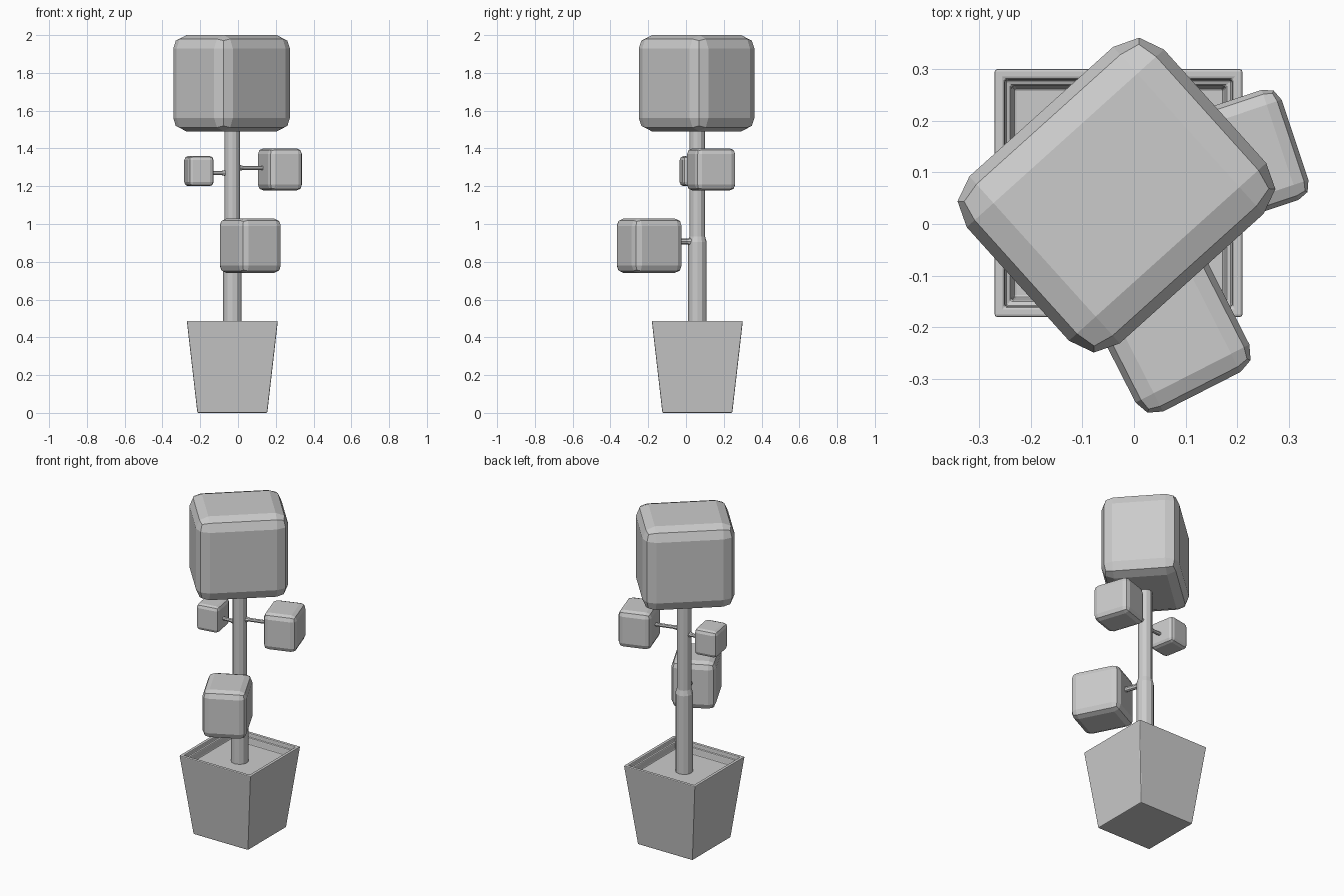
import bpy, bmesh
from math import radians
from mathutils import Vector

if "Cube" in bpy.data.objects:
    bpy.data.objects.remove(bpy.data.objects["Cube"])

CX, CY = -0.03, 0.06   # trunk axis


def make_object(name, bm):
    bmesh.ops.recalc_face_normals(bm, faces=bm.faces)
    mesh = bpy.data.meshes.new(name)
    bm.to_mesh(mesh)
    bm.free()
    ob = bpy.data.objects.new(name, mesh)
    bpy.context.collection.objects.link(ob)
    return ob


def add_bevel(ob, width, segments):
    mod = ob.modifiers.new("bevel", 'BEVEL')
    mod.width, mod.segments = width, segments
    mod.limit_method = 'ANGLE'
    mod.angle_limit = radians(30)


def square_loft(name, levels):
    """Stack of squares (half width, z), capped at both ends."""
    bm = bmesh.new()
    rings = [[bm.verts.new((CX + sx * h, CY + sy * h, z))
              for sx, sy in ((-1, -1), (1, -1), (1, 1), (-1, 1))] for h, z in levels]
    for a, b in zip(rings, rings[1:]):
        for i in range(4):
            j = (i + 1) % 4
            bm.faces.new((a[i], a[j], b[j], b[i]))
    bm.faces.new(rings[0])
    bm.faces.new(rings[-1])
    return make_object(name, bm)


def rod(name, start, end, r1, r2, sides):
    start, end = Vector(start), Vector(end)
    axis = end - start
    bm = bmesh.new()
    bmesh.ops.create_cone(bm, cap_ends=True, segments=sides, radius1=r1,
                          radius2=r2, depth=axis.length)
    ob = make_object(name, bm)
    ob.location = (start + end) / 2
    ob.rotation_euler = axis.to_track_quat('Z', 'Y').to_euler()
    return ob


def foliage(name, centre, height, turn):
    """Chamfered leaf block; all blocks share the same proportions."""
    bm = bmesh.new()
    bmesh.ops.create_cube(bm, size=1)
    bmesh.ops.scale(bm, vec=(0.855 * height, 1.01 * height, height), verts=bm.verts)
    ob = make_object(name, bm)
    ob.location = centre
    ob.rotation_euler.z = radians(turn)
    add_bevel(ob, 0.137 * height, 2)
    return ob


# Tapered square pot with stepped rim and soil floor
pot = square_loft("pot", [(0.185, 0.01), (0.241, 0.49), (0.221, 0.49), (0.219, 0.468),
                          (0.209, 0.468), (0.203, 0.43)])
add_bevel(pot, 0.008, 2)
pot.location.z = -0.003

# Trunk: thick lower part, sloped shoulder, thinner upper part
for name, z1, z2, r1, r2 in (("lower_trunk", 0.42, 0.905, 0.049, 0.049),
                             ("trunk_shoulder", 0.905, 0.935, 0.049, 0.041),
                             ("upper_trunk", 0.935, 1.55, 0.041, 0.041)):
    rod(name, (CX, CY, z1), (CX, CY, z2), r1, r2, 12)

# Crown block
foliage("crown", (-0.034, 0.056, 1.745), 0.51, -48)

# Side blocks, each on its own short branch with a flared root
for name, centre, height, turn, bz, r in (
        ("lower_leaf", (0.065, -0.195, 0.885), 0.29, 27, 0.907, 0.015),
        ("right_leaf", (0.222, 0.133, 1.289), 0.223, 18.5, 1.297, 0.011),
        ("left_leaf", (-0.207, 0.054, 1.28), 0.16, 10, 1.27, 0.011)):
    foliage(name, centre, height, turn)
    root = Vector((CX, CY, bz))
    tip = Vector((centre[0], centre[1], bz))
    out = (tip - root).normalized()
    rod(name + "_branch", root, tip, r, r, 8)
    rod(name + "_root", root + out * 0.03, root + out * 0.058, r * 1.7, r, 8)

bpy.context.view_layer.update()

# Bring the pot base exactly to the ground
lowest = min(v.co.z for v in pot.data.vertices)
for v in pot.data.vertices:
    if abs(v.co.z - lowest) < 1e-6:
        v.co.z = 0.003
